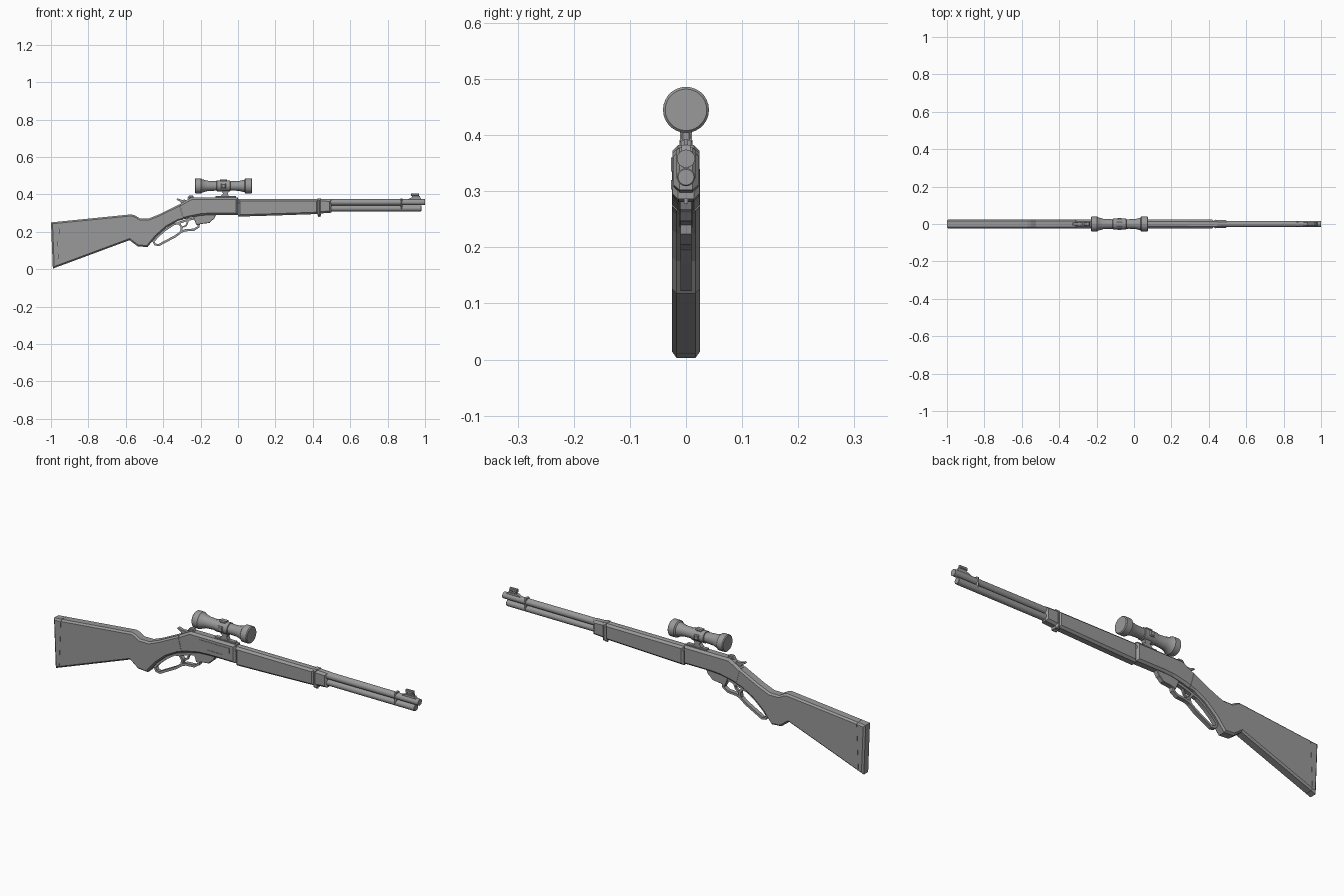
import bpy, bmesh, math
from mathutils import Vector

if "Cube" in bpy.data.objects:
    bpy.data.objects.remove(bpy.data.objects["Cube"])

grey = bpy.data.materials.new("plain grey")
grey.use_nodes = True
GREY = (0.32, 0.32, 0.32, 1)
grey.diffuse_color = GREY
grey.node_tree.nodes["Principled BSDF"].inputs["Base Color"].default_value = GREY


def finish(bm, name, smooth=False):
    bmesh.ops.recalc_face_normals(bm, faces=bm.faces)
    mesh = bpy.data.meshes.new(name)
    bm.to_mesh(mesh)
    bm.free()
    mesh.materials.append(grey)
    ob = bpy.data.objects.new(name, mesh)
    bpy.context.collection.objects.link(ob)
    if smooth:
        bpy.ops.object.select_all(action='DESELECT')
        ob.select_set(True)
        bpy.context.view_layer.objects.active = ob
        bpy.ops.object.shade_smooth_by_angle(angle=math.radians(35))
    return ob


def prism(name, pts, w, chamfer=0, y=0, cuts=()):
    """Side profile (x, z) extruded to half width w, chamfered, then trimmed by planes."""
    bm = bmesh.new()
    face = bm.faces.new([bm.verts.new((x, y - w, z)) for x, z in pts])
    ext = bmesh.ops.extrude_face_region(bm, geom=[face])
    moved = [v for v in ext["geom"] if isinstance(v, bmesh.types.BMVert)]
    bmesh.ops.translate(bm, verts=moved, vec=(0, 2 * w, 0))
    bmesh.ops.recalc_face_normals(bm, faces=bm.faces)
    if chamfer:
        rim = [e for e in bm.edges if abs(e.verts[0].co.y - e.verts[1].co.y) < 1e-5]
        bmesh.ops.bevel(bm, geom=rim, offset=chamfer, segments=1, affect='EDGES')
    for px, pz, nx, nz in cuts:
        geom = bm.verts[:] + bm.edges[:] + bm.faces[:]
        bmesh.ops.bisect_plane(bm, geom=geom, plane_co=(px, 0, pz),
                               plane_no=(nx, 0, nz), clear_outer=True)
        bmesh.ops.holes_fill(bm, edges=[e for e in bm.edges if e.is_boundary])
    return finish(bm, name)


def box(name, x0, x1, z0, z1, w, chamfer=0, y=0):
    return prism(name, [(x0, z0), (x1, z0), (x1, z1), (x0, z1)], w, chamfer, y)


def lathe(name, profile, cz, n=28):
    """Turn (x, radius) points about a lengthwise axis at height cz."""
    bm = bmesh.new()
    rings = [[bm.verts.new((x, r * math.cos(math.tau * i / n), cz + r * math.sin(math.tau * i / n)))
              for i in range(n)] for x, r in profile]
    for a, b in zip(rings, rings[1:]):
        for i in range(n):
            j = (i + 1) % n
            bm.faces.new((a[i], a[j], b[j], b[i]))
    bm.faces.new(rings[0])
    bm.faces.new(rings[-1])
    return finish(bm, name, True)


def strap(name, pts, t, w, closed=False):
    """Flat bar of thickness t and half width w following an (x, z) path."""
    bm = bmesh.new()
    n = len(pts)
    P = [Vector((x, 0, z)) for x, z in pts]
    rings = []
    for i, p in enumerate(P):
        a = P[i - 1] if closed or i else p
        b = P[(i + 1) % n] if closed or i < n - 1 else p
        d = (b - a).normalized()
        off = Vector((-d.z, 0, d.x)) * t / 2
        rings.append([bm.verts.new(p + off * s + Vector((0, w * k, 0)))
                      for s, k in ((1, 1), (1, -1), (-1, -1), (-1, 1))])
    for i in range(n if closed else n - 1):
        a, b = rings[i], rings[(i + 1) % n]
        for k in range(4):
            bm.faces.new((a[k], a[k - 3], b[k - 3], b[k]))
    if not closed:
        bm.faces.new(rings[0])
        bm.faces.new(rings[-1])
    return finish(bm, name)


# Stock and receiver share one outline, divided at the seams
body = [(-1, .25), (-.57, .293), (-.55, .287), (-.525, .272), (-.475, .272), (-.42, .294),
        (-.313, .347), (-.27, .372), (-.25, .382), (0, .382), (0, .29), (-.15, .29),
        (-.2, .287), (-.26, .275), (-.32, .258), (-.38, .225), (-.436, .176),
        (-.484, .118), (-.537, .122), (-.58, .155), (-.99, .003)]
prism("butt_pad", body, .025, .008, cuts=[(-.967, 0, 1, -.04)])
prism("stock", body, .025, .008, cuts=[(-.966, 0, -1, .04), (-.301, .3, 1, .25)])
prism("receiver", body, .0245, .01, cuts=[(-.3, .3, -1, -.25)])

# Receiver details
box("ejection_port", -.2, -.03, .335, .36, .002, y=-.0245)
box("loading_gate", -.15, -.07, .303, .32, .002, y=-.0245)
prism("hammer", [(-.3, .345), (-.27, .365), (-.285, .372), (-.3, .37), (-.325, .379),
                 (-.33, .373), (-.308, .36)], .008)
prism("rear_sight", [(-.272, .378), (-.262, .393), (-.24, .393), (-.235, .38)], .012, .003)

# Fore-end with its end cap, over the barrel and magazine
prism("fore_end", [(0, .374), (.43, .374), (.43, .295), (.2, .287), (0, .281)], .0235, .01)
prism("fore_end_cap", [(.43, .375), (.5, .372), (.5, .302), (.43, .297)], .022, .01)
box("fore_end_band", .425, .445, .286, .377, .0245, .01)
box("sling_stud", .428, .441, .278, .29, .004)
lathe("barrel", [(-.01, .018), (.5, .017), (1, .016)], .358)
lathe("magazine_tube", [(.45, .016), (.978, .016), (.98, .014)], .325)
box("barrel_band", .868, .88, .318, .378, .0175, .006)

# Front sight
prism("front_sight_ramp", [(.9, .37), (.925, .382), (.975, .382), (.985, .37)], .008)
box("front_sight_post", .93, .972, .38, .392, .004)
box("front_sight_hood", .925, .967, .39, .405, .008, .003)

# Scope
lathe("scope", [(-.23, .037), (-.226, .041), (-.197, .041), (-.192, .036), (-.165, .028),
                (-.115, .025), (-.113, .029), (-.043, .029), (-.041, .025), (.005, .026),
                (.035, .034), (.04, .041), (.071, .041), (.075, .037)], .445)
box("scope_turret", -.095, -.06, .425, .479, .014, .004)
box("scope_side_turret", -.09, -.065, .432, .458, .033, .004)
prism("scope_mount", [(-.1, .38), (-.08, .405), (-.095, .425), (-.045, .425), (-.055, .405),
                      (-.045, .38)], .011)
box("scope_rail", -.12, -.01, .378, .39, .012, .003)

# Lever loop, trigger guard and trigger
strap("lever_loop", [(-.452, .148), (-.443, .132), (-.425, .128), (-.335, .176), (-.305, .198),
                     (-.3, .225), (-.318, .246), (-.345, .24), (-.39, .21), (-.43, .175)],
      .012, .01, True)
strap("trigger_guard", [(-.305, .2), (-.28, .208), (-.235, .211), (-.212, .226), (-.205, .27)],
      .012, .01)
strap("trigger", [(-.27, .275), (-.27, .25), (-.276, .235), (-.292, .225)], .009, .005)
strap("lever_tang", [(-.32, .247), (-.26, .266), (-.2, .278)], .012, .01)
prism("lever_pivot", [(-.24, .28), (-.222, .235), (-.195, .242), (-.152, .247), (-.138, .262),
                      (-.128, .268), (-.115, .295), (-.2, .295)], .012, .002)
